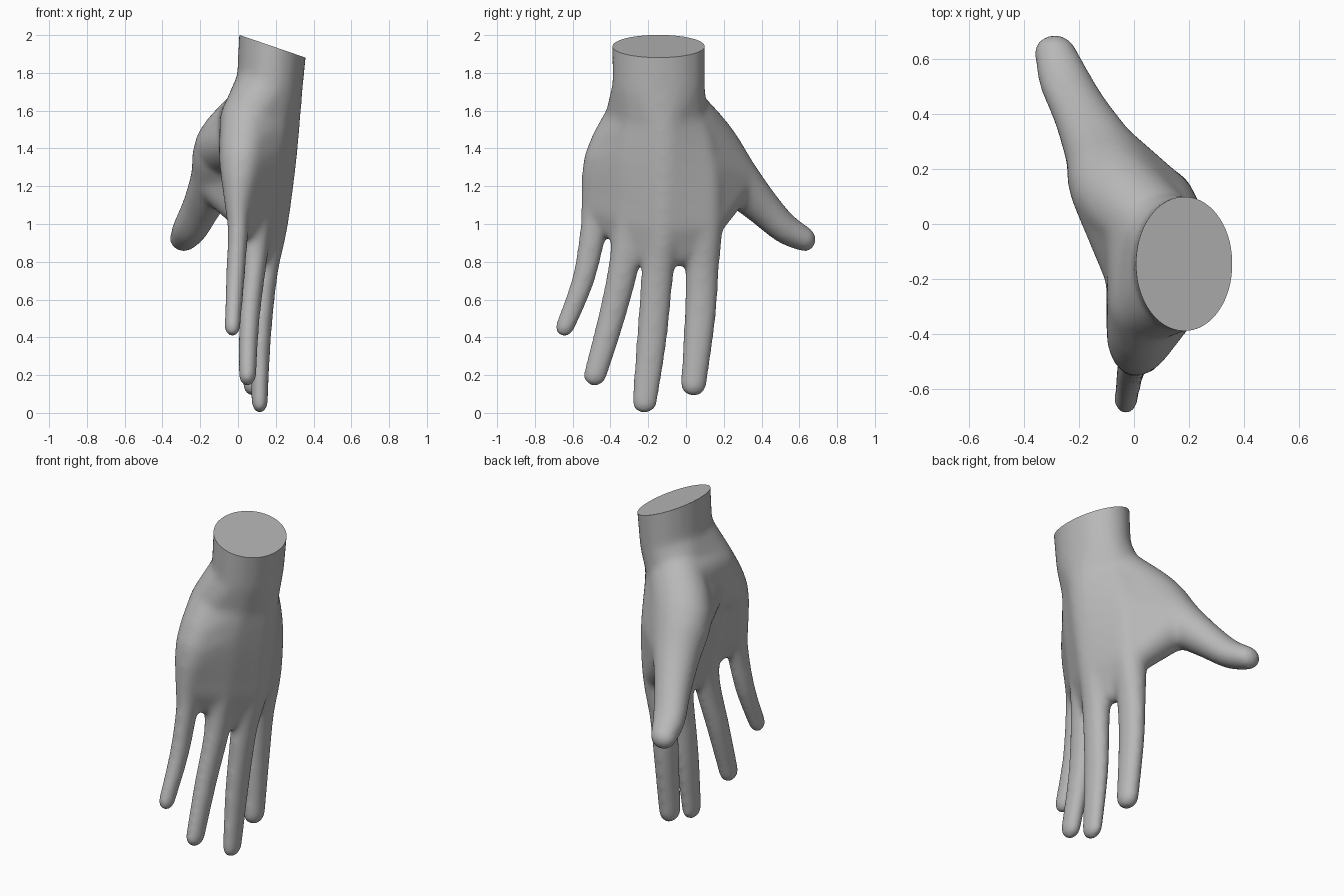
import bpy, bmesh
from mathutils import Vector, Matrix

if "Cube" in bpy.data.objects:
    bpy.data.objects.remove(bpy.data.objects["Cube"])

PAD = 0.006  # compensates for shrinkage during smoothing
bm = bmesh.new()


def hull(*blobs):
    """Add the convex skin around ellipsoids given as (x, y, z, rx, ry)."""
    part = bmesh.new()
    for x, y, z, rx, ry in blobs:
        size = Matrix.Diagonal((rx + PAD, ry + PAD, (rx + ry) / 2 + PAD, 1))
        bmesh.ops.create_icosphere(part, subdivisions=3, radius=1,
                                   matrix=Matrix.Translation((x, y, z)) @ size)
    res = bmesh.ops.convex_hull(part, input=part.verts)
    drop = {g for g in res["geom_interior"] + res["geom_unused"]
            if isinstance(g, bmesh.types.BMVert)}
    bmesh.ops.delete(part, geom=list(drop), context='VERTS')
    bmesh.ops.recalc_face_normals(part, faces=part.faces)
    me = bpy.data.meshes.new("tmp")
    part.to_mesh(me)
    part.free()
    bm.from_mesh(me)
    bpy.data.meshes.remove(me)


def spline(chain, steps=3):
    """Smooth curve through the blobs of a chain, radii included."""
    pts = [Vector(p) for p in [chain[0]] + chain + [chain[-1]]]
    out = []
    for a, b, c, d in zip(pts, pts[1:], pts[2:], pts[3:]):
        for k in range(steps):
            t = k / steps
            out.append(0.5 * (2 * b + (c - a) * t + (2 * a - 5 * b + 4 * c - d) * t * t
                              + (3 * b - a - 3 * c + d) * t ** 3))
    return out + [pts[-1]]


# Each finger runs from the fingertip to the heel of the hand (last three are palm bones)
little = [(-.03, -.643, .45, .038, .048), (-.015, -.545, .7, .045, .056),
          (0, -.49, .96, .05, .068), (0, -.465, 1.1, .065, .085),
          (.02, -.41, 1.34, .115, .125), (.05, -.28, 1.55, .14, .145)]
ring = [(.05, -.483, .195, .042, .058), (.06, -.395, .5, .05, .068),
        (.088, -.325, .8, .06, .078), (.09, -.30, 1.04, .09, .09),
        (.11, -.26, 1.34, .13, .14), (.13, -.22, 1.56, .15, .15)]
middle = [(.115, -.22, .052, .038, .063), (.12, -.18, .4, .05, .077),
          (.145, -.15, .75, .062, .082), (.165, -.12, 1.0, .095, .1),
          (.175, -.12, 1.34, .13, .14), (.17, -.13, 1.56, .155, .15)]
index = [(.08, .04, .148, .05, .064), (.08, .074, .5, .056, .079),
         (.09, .085, .75, .066, .084), (.11, .09, 1.0, .09, .1),
         (.1, .06, 1.3, .125, .13), (.09, -.03, 1.56, .16, .14)]
thumb = [(-.288, .632, .918, .07, .052), (-.25, .52, .98, .092, .068),
         (-.19, .4, 1.095, .1, .09), (-.115, .25, 1.25, .13, .125),
         (-.06, .12, 1.41, .165, .15), (.06, 0, 1.56, .16, .14)]

digits = [little, ring, middle, index]
for chain in digits + [thumb]:
    path = spline(chain)
    for a, b in zip(path, path[1:]):
        hull(a, b)

# Palm panels between neighbouring bones, and the skin webs between the fingers
webs = [(.045, -.395, .96, .045, .035), (.115, -.235, .83, .05, .032),
        (.12, -.03, .82, .05, .032)]
for a, b, web in zip(digits, digits[1:], webs):
    pa, pb = spline(a)[9:], spline(b)[9:]
    for i in range(6):
        hull(pa[i], pa[i + 1], pb[i], pb[i + 1])
    hull(web, a[3], b[3])
# Web between thumb and index finger
hull(thumb[3], thumb[4], index[4], index[5])
hull((.06, .15, 1.13, .06, .06), thumb[3], index[3], index[4])
# Fleshy palm pad joining the thumb mound to the outer heel, sloping to the knuckles
pad = (.025, -.19, 1.43, .12, .13)
hull(pad, thumb[5], little[5])
hull(pad, thumb[4], thumb[5])
hull(pad, little[4], little[5])
hull(pad, ring[3], middle[3], middle[4])
hull(pad, thumb[4], index[4])
# Wrist, with the heels blended into it
wrist = (.168, -.145, 1.73, .17, .24)
hull(wrist, (.21, -.145, 2.3, .185, .245))
hull(wrist, little[5], ring[5], middle[5], index[5])

mesh = bpy.data.meshes.new("hand")
bm.to_mesh(mesh)
bm.free()
raw = bpy.data.objects.new("hand", mesh)
bpy.context.collection.objects.link(raw)

# Fuse everything into one soft skin
fuse = raw.modifiers.new("fuse", 'REMESH')
fuse.mode = 'VOXEL'
fuse.voxel_size = 0.012
soft = raw.modifiers.new("soften", 'SMOOTH')
soft.factor = 0.5
soft.iterations = 35
deps = bpy.context.evaluated_depsgraph_get()
skin = bpy.data.meshes.new_from_object(raw.evaluated_get(deps))
raw.modifiers.clear()
raw.data = skin

# Slanted flat cut at the top of the wrist
bm = bmesh.new()
bm.from_mesh(skin)
res = bmesh.ops.bisect_plane(bm, geom=bm.verts[:] + bm.edges[:] + bm.faces[:],
                             plane_co=Vector((.185, -.145, 1.94)),
                             plane_no=Vector((.12, 0, .35)).normalized(),
                             clear_outer=True)
rim = [e for e in res["geom_cut"] if isinstance(e, bmesh.types.BMEdge)]
bmesh.ops.contextual_create(bm, geom=rim)
bmesh.ops.recalc_face_normals(bm, faces=bm.faces)
bm.to_mesh(skin)
bm.free()

grey = bpy.data.materials.new("plain grey")
grey.diffuse_color = (.48, .48, .48, 1)
grey.use_nodes = True
grey.node_tree.nodes["Principled BSDF"].inputs["Base Color"].default_value = grey.diffuse_color
skin.materials.clear()
skin.materials.append(grey)

bpy.ops.object.select_all(action='DESELECT')
raw.select_set(True)
bpy.context.view_layer.objects.active = raw
bpy.ops.object.shade_smooth_by_angle(angle=0.7)
